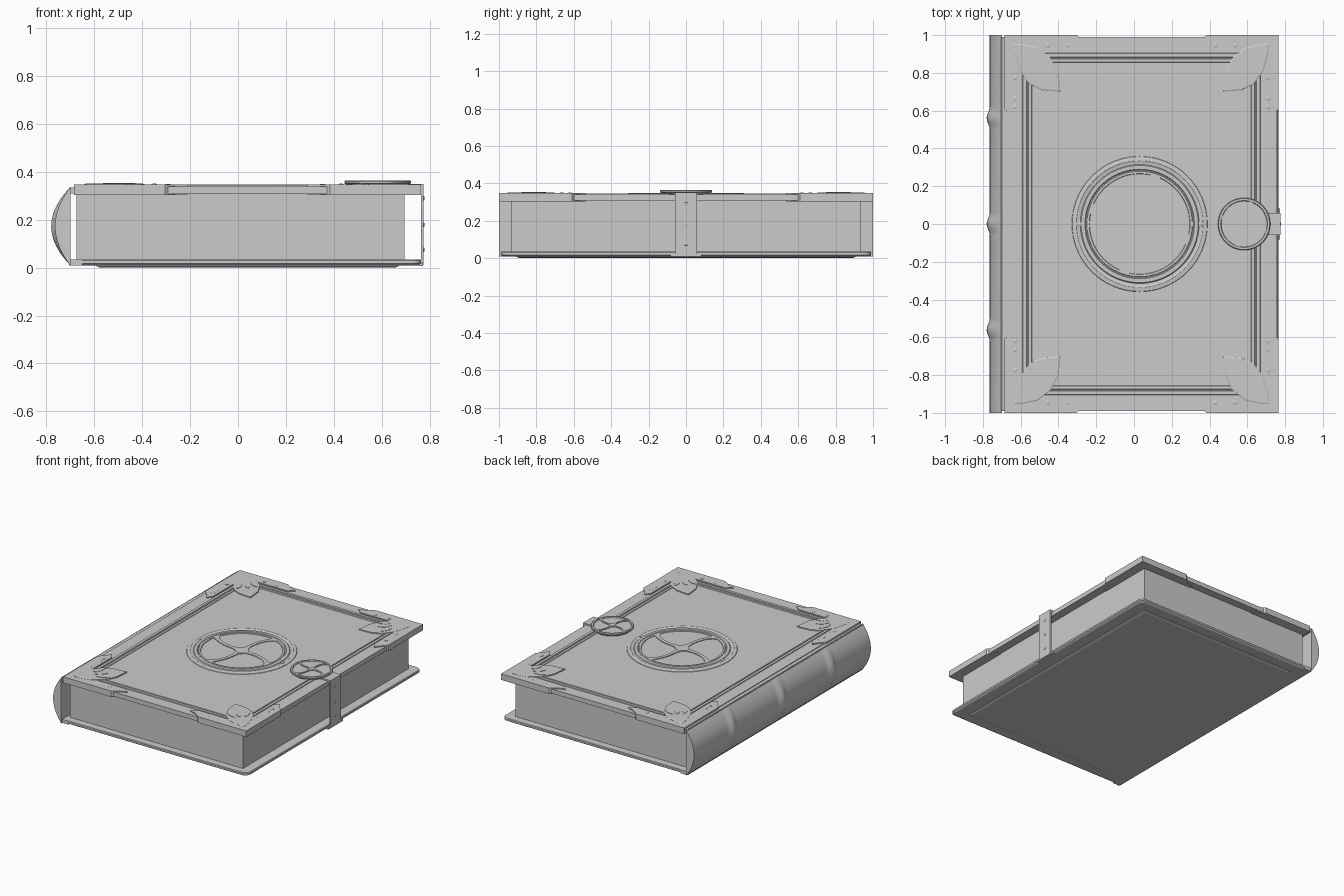
import bpy, bmesh, math
from mathutils import Vector

cube = bpy.data.objects.get("Cube")
if cube:
    bpy.data.objects.remove(cube, do_unlink=True)

grey = bpy.data.materials.new("plain_grey")
grey.use_nodes = True
COLOUR = (0.6, 0.6, 0.6, 1)
grey.diffuse_color = COLOUR
grey.node_tree.nodes["Principled BSDF"].inputs["Base Color"].default_value = COLOUR

CX = 0.04       # centre line of the covers
TOP = 0.34      # upper face of the front cover


def finish(name, bm, smooth=False):
    bmesh.ops.recalc_face_normals(bm, faces=bm.faces)
    mesh = bpy.data.meshes.new(name)
    bm.to_mesh(mesh)
    bm.free()
    mesh.materials.append(grey)
    obj = bpy.data.objects.new(name, mesh)
    bpy.context.collection.objects.link(obj)
    if smooth:
        bpy.ops.object.select_all(action='DESELECT')
        obj.select_set(True)
        bpy.context.view_layer.objects.active = obj
        bpy.ops.object.shade_smooth_by_angle(angle=math.radians(35))
    return obj


def loft(name, rings, smooth=False):
    """Skin a stack of equal-length closed rings and cap both ends."""
    bm = bmesh.new()
    loops = [[bm.verts.new(p) for p in ring] for ring in rings]
    n = len(loops[0])
    for a, b in zip(loops, loops[1:]):
        for i in range(n):
            j = (i + 1) % n
            bm.faces.new((a[i], a[j], b[j], b[i]))
    bm.faces.new(loops[0])
    bm.faces.new(loops[-1])
    return finish(name, bm, smooth)


def prism(name, pts, z0, z1, smooth=False):
    return loft(name, [[(x, y, z) for x, y in pts] for z in (z0, z1)], smooth)


def box(name, x0, x1, y0, y1, z0, z1):
    return prism(name, [(x0, y0), (x1, y0), (x1, y1), (x0, y1)], z0, z1)


def slab(name, hx, hy, profile, radius=0.0, steps=6):
    """Stepped rectangular slab; profile holds (inset, z) pairs."""
    rings = []
    for inset, z in profile:
        w, h, ring = hx - inset - radius, hy - inset - radius, []
        for k, (sx, sy) in enumerate([(1, 1), (-1, 1), (-1, -1), (1, -1)]):
            for s in range(steps + 1 if radius else 1):
                a = math.pi / 2 * (k + s / steps)
                ring.append((CX + sx * w + radius * math.cos(a),
                             sy * h + radius * math.sin(a), z))
        rings.append(ring)
    return loft(name, rings)


def lathe(name, cx, cy, profile, n=48):
    """Turned part about z; profile holds (radius, z) pairs."""
    return loft(name, [[(cx + r * math.cos(2 * math.pi * i / n),
                         cy + r * math.sin(2 * math.pi * i / n), z)
                        for i in range(n)] for r, z in profile], True)


def spokes(name, cx, cy, radius, z0, z1):
    """Four swept spokes flaring into the rim, with a round hub."""
    for k in range(4):
        left, right = [], []
        for i in range(11):
            t = i / 10
            r = radius * (0.1 + 0.9 * t)
            a = math.radians(90 * k - 4 - 20 * t * t + 6 * t)
            half = radius * (0.045 + 0.06 * abs(2 * t - 1) ** 5)
            d = Vector((math.cos(a), math.sin(a)))
            side = Vector((-d.y, d.x)) * half
            left.append((cx + d.x * r + side.x, cy + d.y * r + side.y))
            right.append((cx + d.x * r - side.x, cy + d.y * r - side.y))
        prism(f"{name}_spoke_{k + 1}", left + right[::-1], z0, z1)
    hub = radius * 0.17
    lathe(name + "_hub", cx, cy, [(hub, z0), (hub, z1 + 0.001)], 24)


# Page block
box("page_block", -0.675, 0.695, -0.935, 0.935, 0.03, 0.31)

# Back cover with a shallow raised panel below
slab("back_cover", 0.725, 0.99, [(0.012, 0.01), (0, 0.018), (0, 0.03), (0.004, 0.035)], 0.04)
slab("back_panel", 0.63, 0.905, [(0.015, 0), (0, 0.006), (0, 0.012)])

# Front cover with moulded border around the field
slab("front_cover", 0.715, 0.99, [
    (0, 0.308), (0, TOP), (0.085, TOP), (0.087, 0.345), (0.106, 0.345),
    (0.109, 0.337), (0.114, 0.337), (0.117, 0.344), (0.133, 0.344), (0.136, TOP)])

# Hinge strips between covers and spine
box("front_hinge", -0.705, -0.67, -0.99, 0.99, 0.31, 0.335)
box("back_hinge", -0.705, -0.65, -0.99, 0.99, 0.01, 0.035)

# Rounded spine with three raised bands
BANDS, REACH = (-0.56, 0, 0.56), 0.06
ys = {-1.0, 1.0}
for band in BANDS:
    ys.update(band + REACH * i / 8 for i in range(-8, 9))
rings = []
for y in sorted(ys):
    near = min(abs(y - b) for b in BANDS)
    lift = 0.5 + 0.5 * math.cos(math.pi * min(near / REACH, 1))
    depth = 0.064 + 0.016 * lift
    ring = []
    for i in range(25):
        t = math.cos(math.pi * i / 24)
        ring.append((-0.7 - depth * (1 - t * t), y, 0.173 + 0.163 * t))
    rings.append(ring)
loft("spine", rings, True)

# Corner fittings: bracket, leaf shield, petals and rivets
BRACKET = [(0.725, 1), (0.345, 1), (0.30, 0.967), (0.25, 0.95), (0.29, 0.916),
           (0.637, 0.916), (0.637, 0.57), (0.665, 0.535), (0.685, 0.565), (0.725, 0.61)]
SHIELD = [(0.43, 0.70), (0.53, 0.708), (0.595, 0.74), (0.645, 0.81), (0.675, 0.92),
          (0.668, 0.948), (0.64, 0.955), (0.55, 0.935), (0.48, 0.88), (0.44, 0.80)]
PETALS = [(0.545, 0.825, 45), (0.585, 0.79, 70), (0.51, 0.86, 20)]
RIVETS = [(0.665, 0.945), (0.495, 0.945), (0.39, 0.945),
          (0.67, 0.775), (0.67, 0.665), (0.67, 0.62)]
for sx, side in ((1, "left"), (-1, "right")):
    for sy, end in ((1, "back"), (-1, "front")):
        tag = f"{end}_{side}"

        def place(pts):
            return [(CX + sx * x, sy * y) for x, y in pts]
        prism("corner_bracket_" + tag, place(BRACKET), 0.304, 0.347)
        mid = Vector((0.55, 0.83))
        inner = [tuple(mid + (Vector(p) - mid) * 0.94) for p in SHIELD]
        loft("corner_shield_" + tag, [[(x, y, z) for x, y in place(ring)] for ring, z in
             ((SHIELD, TOP - 0.004), (SHIELD, 0.348), (inner, 0.351))])
        for i, (px, py, deg) in enumerate(PETALS):
            c, s = math.cos(math.radians(deg)), math.sin(math.radians(deg))
            leaf = []
            for k in range(16):
                a = 2 * math.pi * k / 16
                u, v = 0.045 * math.cos(a), 0.016 * math.sin(a) * abs(math.sin(a))
                leaf.append((px + u * c - v * s, py + u * s + v * c))
            prism(f"petal_{i + 1}_{tag}", place(leaf), 0.349, 0.3535)
        for i, (x, y) in enumerate(place(RIVETS)):
            lathe(f"corner_rivet_{i + 1}_{tag}", x, y,
                  [(0.012, 0.345), (0.012, 0.348), (0.006, 0.351)], 12)

# Central medallion with spoked wheel
MX = 0.03
lathe("medallion_ring", MX, 0, [
    (0.36, 0.338), (0.357, 0.343), (0.335, 0.346), (0.33, 0.343), (0.315, 0.343),
    (0.31, 0.348), (0.29, 0.348), (0.286, 0.344), (0.281, 0.344), (0.279, 0.347),
    (0.267, 0.347), (0.265, 0.342)], 64)
spokes("medallion", MX, 0, 0.268, TOP, 0.347)
for s in (-1, 1):
    lathe("medallion_stud", MX + s * 0.3225, 0, [(0.014, 0.342), (0.014, 0.347), (0.007, 0.35)], 16)

# Clasp: strap over the edge, foot, rivets and round boss
box("clasp_strap_top", 0.68, 0.775, -0.058, 0.058, TOP - 0.005, 0.35)
box("clasp_strap", 0.765, 0.775, -0.058, 0.058, 0.012, 0.35)
box("clasp_foot", 0.755, 0.773, -0.083, 0.083, 0.008, 0.022)
for i, z in enumerate((0.075, 0.18, 0.29)):
    loft(f"clasp_rivet_{i + 1}", [[(x, r * math.cos(math.pi * k / 6), z + r * math.sin(math.pi * k / 6))
         for k in range(12)] for x, r in ((0.772, 0.01), (0.777, 0.009), (0.779, 0.005))])
BX = 0.583
lathe("clasp_boss", BX, 0, [
    (0.12, 0.338), (0.132, 0.348), (0.139, 0.353), (0.139, 0.361), (0.135, 0.365),
    (0.124, 0.365), (0.121, 0.359)], 48)
spokes("clasp_boss", BX, 0, 0.123, 0.357, 0.364)
